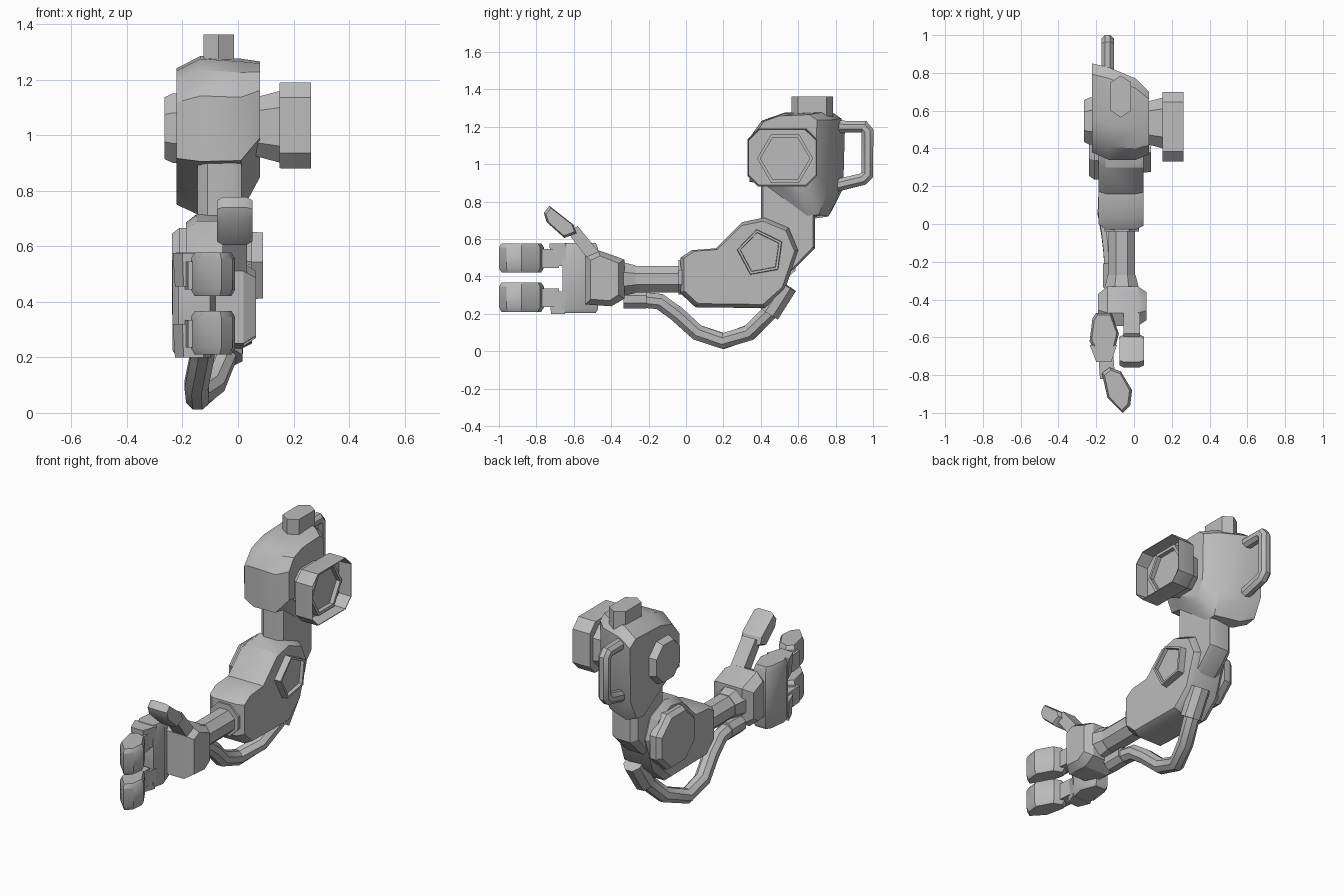
import bpy, bmesh, math
from mathutils import Vector

cube = bpy.data.objects.get("Cube")
if cube:
    bpy.data.objects.remove(cube, do_unlink=True)

grey = bpy.data.materials.new("plain grey")
grey.use_nodes = True
grey.diffuse_color = (.5, .5, .5, 1)
grey.node_tree.nodes["Principled BSDF"].inputs["Base Color"].default_value = (.5, .5, .5, 1)


def finish(name, bm):
    """Turn a bmesh into a shaded, coloured object."""
    bmesh.ops.recalc_face_normals(bm, faces=bm.faces[:])
    mesh = bpy.data.meshes.new(name)
    bm.to_mesh(mesh)
    bm.free()
    mesh.materials.append(grey)
    obj = bpy.data.objects.new(name, mesh)
    bpy.context.collection.objects.link(obj)
    bpy.ops.object.select_all(action="DESELECT")
    obj.select_set(True)
    bpy.context.view_layer.objects.active = obj
    bpy.ops.object.shade_smooth_by_angle(angle=math.radians(32))
    return obj


def skin(name, rings):
    """Bridge equal-length rings of points and cap both ends."""
    bm = bmesh.new()
    loops = [[bm.verts.new(p) for p in ring] for ring in rings]
    count = len(loops[0])
    for a, b in zip(loops, loops[1:]):
        for i in range(count):
            j = (i + 1) % count
            bm.faces.new((a[i], a[j], b[j], b[i]))
    bm.faces.new(loops[0][::-1])
    bm.faces.new(loops[-1])
    return finish(name, bm)


def place(axis, u, v, w):
    return (w, u, v) if axis == "x" else (u, v, w)


def slab(name, profile, stops, axis="x"):
    """Profile along an axis; each stop gives (position, inset)."""
    us, vs = zip(*profile)
    cu, cv = (min(us) + max(us)) / 2, (min(vs) + max(vs)) / 2
    hu, hv = max(us) - cu, max(vs) - cv
    rings = [[place(axis, cu + (u - cu) * (1 - inset / hu), cv + (v - cv) * (1 - inset / hv), w)
              for u, v in profile] for w, inset in stops]
    return skin(name, rings)


def fitted(name, profile, stops):
    """Profile in y and z squeezed into a box at each x stop."""
    ys, zs = zip(*profile)
    rings = []
    for x, ya, yb, za, zb in stops:
        rings.append([(x, ya + (y - min(ys)) / (max(ys) - min(ys)) * (yb - ya),
                       za + (z - min(zs)) / (max(zs) - min(zs)) * (zb - za)) for y, z in profile])
    return skin(name, rings)


def polygon(sides, y, z, ry, rz, turn=0):
    angles = [math.radians(turn) + math.tau * i / sides for i in range(sides)]
    return [(y + ry * math.cos(a), z + rz * math.sin(a)) for a in angles]


def octagon(ya, yb, za, zb, cut):
    return [(ya, za + cut), (ya, zb - cut), (ya + cut, zb), (yb - cut, zb),
            (yb, zb - cut), (yb, za + cut), (yb - cut, za), (ya + cut, za)]


def tube(name, path, radius, sides=8, end_radius=None):
    """Round bar along a path with mitred corners."""
    pts = [Vector(p) for p in path]
    rings = []
    for i, p in enumerate(pts):
        before = (p - pts[i - 1]).normalized() if i else (pts[1] - p).normalized()
        after = (pts[i + 1] - p).normalized() if i + 1 < len(pts) else before
        tangent = (before + after).normalized()
        side = tangent.cross(Vector((1, 0, 0))).normalized()
        other = tangent.cross(side)
        r = end_radius if end_radius and i == len(pts) - 1 else radius
        rings.append([p + r * (math.cos(a) * side + math.sin(a) * other)
                      for a in (math.tau * (k + .5) / sides for k in range(sides))])
    return skin(name, rings)


# Shoulder housing, tapering back and up toward its socket side
shoulder = [(.34, .91), (.34, 1.14), (.41, 1.23), (.53, 1.27), (.78, 1.28),
            (.84, 1.24), (.83, .86), (.77, .73), (.7, .72), (.42, .9)]
fitted("shoulder_housing", shoulder, [
    (-.222, .38, .85, .75, 1.24), (-.135, .34, .83, .71, 1.285),
    (.01, .34, .77, .72, 1.275), (.08, .37, .7, .85, 1.265)])
slab("shoulder_disk", octagon(.42, .67, .9, 1.15, .07), [(-.21, 0), (-.235, 0), (-.265, .014)])
slab("shoulder_cap", [(-.07, .565), (-.015, .6), (-.015, .75), (-.07, .785), (-.125, .75), (-.125, .6)],
     [(1.24, 0), (1.362, 0)], "z")
tube("rear_handle", [(-.14, .78, 1.2), (-.14, .95, 1.2), (-.14, .97, 1.175),
                     (-.14, .97, .945), (-.14, .945, .92), (-.14, .78, .88)], .036)

# Hollow shoulder socket with a recessed hexagon
slab("socket_neck", octagon(.4, .67, .9, 1.16, .06), [(.06, .025), (.155, 0)])
slab("socket_cup", octagon(.33, .7, .88, 1.19, .055),
     [(.15, .002), (.155, 0), (.262, 0), (.262, .004), (.185, .008)])
slab("socket_hexagon", polygon(6, .53, 1.03, .15, .15),
     [(.18, 0), (.215, 0), (.215, .018), (.19, .018)])

# Upper arm
slab("upper_arm", [(.4, 1), (.4, .5), (.53, .41), (.58, .44), (.69, .55), (.69, 1)],
     [(-.145, .03), (-.11, 0), (-.02, 0), (.012, .012)])

# Elbow housing and its side covers
elbow = [(-.03, .31), (.05, .235), (.42, .23), (.53, .33), (.6, .54), (.55, .66),
         (.42, .715), (.3, .69), (.16, .55), (.03, .54), (-.03, .5)]
slab("elbow_housing", elbow, [(-.187, .03), (-.15, 0), (.01, 0), (.05, .02)])
slab("elbow_disk", polygon(8, .41, .5, .19, .18, 22.5), [(-.17, 0), (-.21, 0), (-.237, .02)])
slab("elbow_pentagon", polygon(5, .4, .525, .13, .13, 100),
     [(.03, 0), (.09, .004), (.09, .018), (.07, .02)])

# Forearm with wrist flare
tube("forearm", [(-.065, .08, .385), (-.065, -.28, .385)], .077)
tube("wrist_flare", [(-.065, -.27, .385), (-.065, -.345, .385)], .08, 8, .1)
tube("elbow_collar", [(-.065, .0, .395), (-.065, -.04, .395)], .1)

# Slack cable and its two sleeves
tube("cable", [(-.04, .5, .28), (-.05, .44, .2), (-.09, .34, .1), (-.145, .2, .054),
               (-.15, .06, .1), (-.13, -.05, .2), (-.12, -.14, .265), (-.11, -.28, .28)], .046)
tube("cable_rear_sleeve", [(-.04, .445, .2), (-.03, .54, .35)], .06)
tube("cable_wrist_sleeve", [(-.113, -.21, .278), (-.113, -.335, .278)], .054)

# Palm
palm = [(-.33, .28), (-.33, .49), (-.37, .505), (-.47, .54), (-.54, .51),
        (-.54, .25), (-.4, .24)]
slab("palm", palm, [(-.19, .04), (-.14, 0), (.02, 0), (.065, .03)])
plate = [(-.2, -.47), (-.12, -.47), (-.08, -.58), (-.1, -.66), (-.215, -.66), (-.235, -.62), (-.22, -.5)]
slab("knuckle_plate", plate, [(.205, .012), (.225, 0), (.55, 0), (.578, .012)], "z")

# Two matching fingers
finger_tip = [(-.17, -.79), (-.13, -.76), (-.07, -.78), (-.01, -.88), (-.02, -.96), (-.06, -1), (-.14, -.92)]
housing = [(-.235, -.64), (-.2, -.73), (-.12, -.73), (-.09, -.64)]
link = [(-.19, -.68), (-.18, -.82), (-.1, -.82), (-.11, -.68)]
for label, base in (("lower", .21), ("upper", .42)):
    grip = -.01 if label == "lower" else .035
    slab(label + "_finger_housing", housing, [(base + grip, .008), (base + grip + .12, 0)], "z")
    slab(label + "_finger_link", link, [(base + .025, 0), (base + .125, 0)], "z")
    slab(label + "_finger_tip", finger_tip,
         [(base, .014), (base + .025, 0), (base + .135, 0), (base + .157, .014)], "z")

# Thumb
slab("thumb_link", [(-.44, .5), (-.53, .5), (-.63, .63), (-.58, .67), (-.49, .56)], [(-.055, 0), (.032, 0)])
thumb = [(-.73, .777), (-.76, .74), (-.745, .69), (-.65, .605), (-.585, .63), (-.6, .675)]
slab("thumb_tip", thumb, [(-.076, .012), (-.055, 0), (.03, 0), (.052, .012)])
